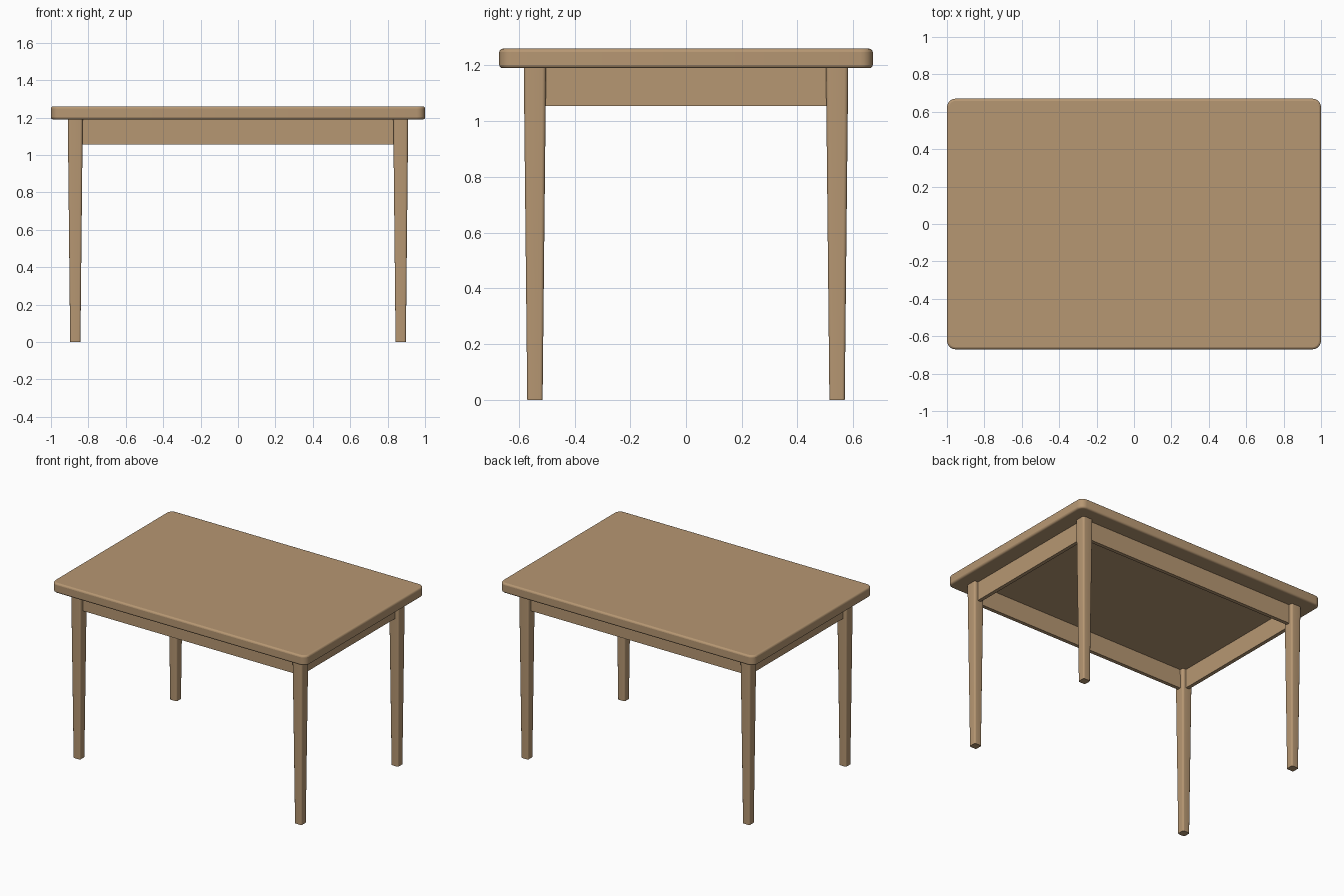
import bpy
import bmesh
from math import radians

cube = bpy.data.objects.get("Cube")
if cube:
    bpy.data.objects.remove(cube, do_unlink=True)

# Overall dimensions
LENGTH, WIDTH, HEIGHT = 2.0, 1.34, 1.26
TOP_BOTTOM = 1.19
APRON_BOTTOM = 1.055
LEG_X, LEG_Y = 0.87, 0.542
LEG_TOP, LEG_FOOT = 0.08, 0.055
APRON_THICKNESS = 0.026

wood = bpy.data.materials.new("light_wood")
wood.use_nodes = True
COLOR = (0.47, 0.31, 0.17, 1)
wood.diffuse_color = COLOR
wood.node_tree.nodes["Principled BSDF"].inputs["Base Color"].default_value = COLOR


def box(name, size, location, corner=0, foot_scale=1, rim=0):
    """Box with optional rounded uprights, taper to the base and soft rims."""
    bm = bmesh.new()
    bmesh.ops.create_cube(bm, size=1)
    for v in bm.verts:
        v.co = [c * s for c, s in zip(v.co, size)]
    if corner:
        uprights = [e for e in bm.edges if abs(e.verts[0].co.z - e.verts[1].co.z) > 1e-4]
        bmesh.ops.bevel(bm, geom=uprights, offset=corner, segments=5,
                        profile=0.5, affect='EDGES')
    for v in bm.verts:
        if v.co.z < 0:
            v.co.x *= foot_scale
            v.co.y *= foot_scale
    mesh = bpy.data.meshes.new(name)
    bm.to_mesh(mesh)
    bm.free()
    mesh.materials.append(wood)
    obj = bpy.data.objects.new(name, mesh)
    obj.location = location
    bpy.context.collection.objects.link(obj)
    if rim:
        mod = obj.modifiers.new("soft_rim", 'BEVEL')
        mod.width = rim
        mod.segments = 3
        mod.limit_method = 'ANGLE'
        mod.angle_limit = radians(60)
    if corner:
        bpy.ops.object.select_all(action='DESELECT')
        obj.select_set(True)
        bpy.context.view_layer.objects.active = obj
        bpy.ops.object.shade_smooth_by_angle(angle=radians(40))
    return obj


# Tabletop with rounded corners and softened rims
box("tabletop", (LENGTH, WIDTH, HEIGHT - TOP_BOTTOM),
    (0, 0, (HEIGHT + TOP_BOTTOM) / 2), corner=0.045, rim=0.012)

# Tapered legs
for x_name, sx in (("left", 1), ("right", -1)):
    for y_name, sy in (("front", -1), ("back", 1)):
        box(f"{y_name}_{x_name}_leg", (LEG_TOP, LEG_TOP, TOP_BOTTOM),
            (sx * LEG_X, sy * LEG_Y, TOP_BOTTOM / 2),
            corner=0.014, foot_scale=LEG_FOOT / LEG_TOP)

# Apron rails running between the legs
apron_height = TOP_BOTTOM - APRON_BOTTOM
apron_z = (TOP_BOTTOM + APRON_BOTTOM) / 2
for name, sign in (("front", -1), ("back", 1)):
    box(f"{name}_apron", (2 * LEG_X - LEG_TOP / 2, APRON_THICKNESS, apron_height),
        (0, sign * LEG_Y, apron_z))
for name, sign in (("left", 1), ("right", -1)):
    box(f"{name}_apron", (APRON_THICKNESS, 2 * LEG_Y - LEG_TOP / 2, apron_height),
        (sign * LEG_X, 0, apron_z))
